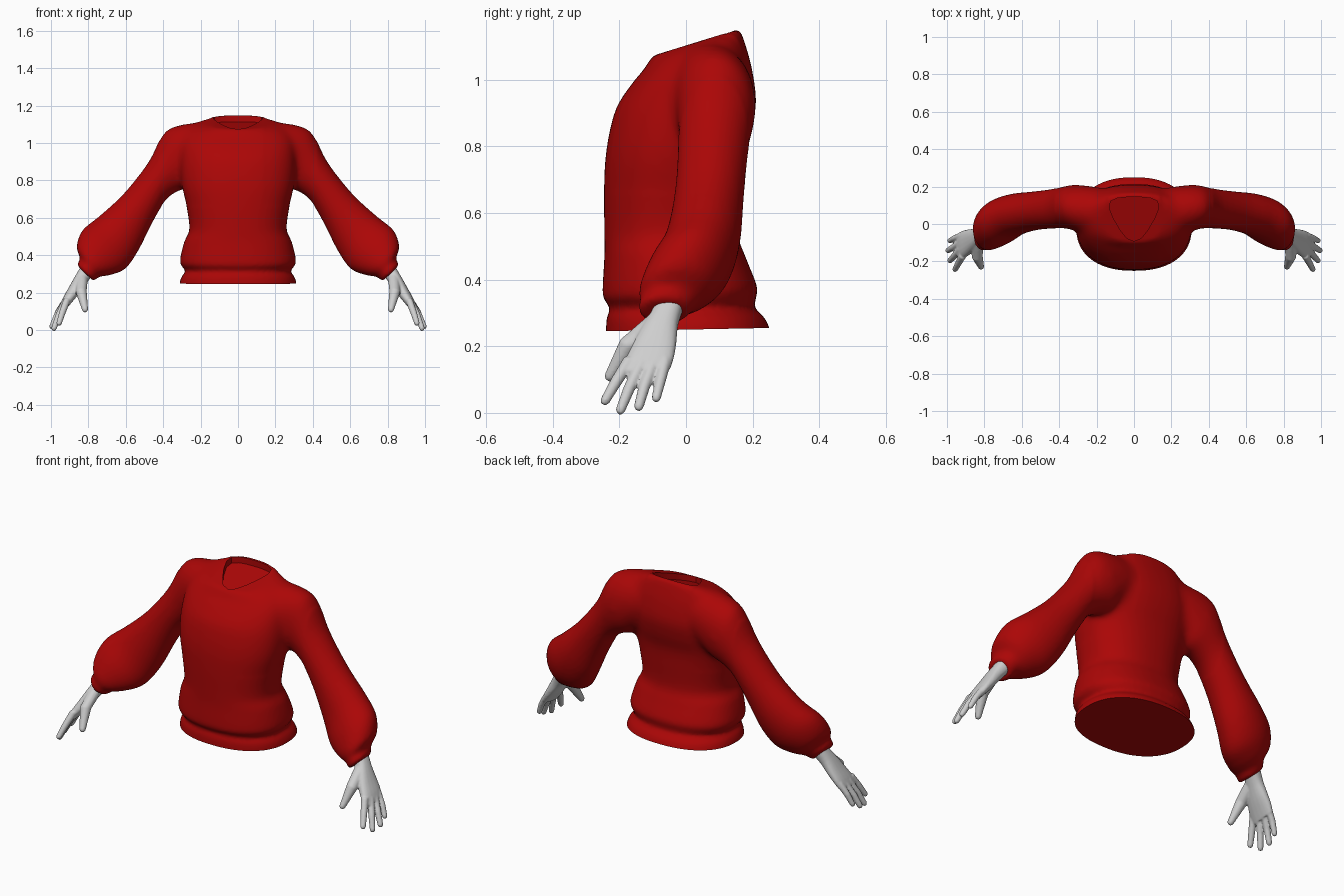
import bpy, bmesh, math
from mathutils import Vector as V

if "Cube" in bpy.data.objects:
    bpy.data.objects.remove(bpy.data.objects["Cube"])

def material(name, rgb):
    m = bpy.data.materials.new(name)
    m.diffuse_color = (*rgb, 1)
    m.use_nodes = True
    m.node_tree.nodes["Principled BSDF"].inputs["Base Color"].default_value = m.diffuse_color
    return m

RED = material("red knit", (0.41, 0.002, 0.002))
GREY = material("pale grey skin", (0.62, 0.62, 0.62))

def refine(rows, k=4):
    """Catmull-Rom rows between the given ones."""
    out = []
    for i in range(len(rows) - 1):
        p0, p1, p2, p3 = rows[max(i - 1, 0)], rows[i], rows[i + 1], rows[min(i + 2, len(rows) - 1)]
        for j in range(k):
            t = j / k
            out.append([0.5 * (2 * b + (c - a) * t + (2 * a - 5 * b + 4 * c - d) * t ** 2
                               + (3 * b - a - 3 * c + d) * t ** 3) for a, b, c, d in zip(p0, p1, p2, p3)])
    return out + [list(rows[-1])]

def loft(bm, rings):
    """Skin a closed solid over a list of point rings."""
    loops = [[bm.verts.new(p) for p in r] for r in rings]
    n = len(loops[0])
    for a, b in zip(loops, loops[1:]):
        for i in range(n):
            bm.faces.new((a[i], a[(i + 1) % n], b[(i + 1) % n], b[i]))
    bm.faces.new(loops[0][::-1])
    bm.faces.new(loops[-1])

def ring(c, u, v, n=32, power=2.0):
    """Superellipse ring with half axes u and v."""
    out = []
    for i in range(n):
        a = 2 * math.pi * i / n
        cs, sn = math.cos(a), math.sin(a)
        e = 2 / power
        out.append(V(c) + V(u) * math.copysign(abs(cs) ** e, cs) + V(v) * math.copysign(abs(sn) ** e, sn))
    return out

def make_object(name, bm, mat):
    bmesh.ops.recalc_face_normals(bm, faces=bm.faces)
    me = bpy.data.meshes.new(name)
    bm.to_mesh(me)
    bm.free()
    me.materials.append(mat)
    ob = bpy.data.objects.new(name, me)
    bpy.context.collection.objects.link(ob)
    return ob

def apply_modifiers(ob):
    bpy.context.view_layer.update()
    dg = bpy.context.evaluated_depsgraph_get()
    me = bpy.data.meshes.new_from_object(ob.evaluated_get(dg))
    ob.modifiers.clear()
    ob.data = me

def fuse(ob, voxel, smooth):
    """Merge overlapping solids into one soft skin."""
    r = ob.modifiers.new("fuse", 'REMESH')
    r.mode, r.voxel_size = 'VOXEL', voxel
    s = ob.modifiers.new("soften", 'SMOOTH')
    s.factor, s.iterations = 0.5, smooth
    apply_modifiers(ob)

def finish(ob, mat):
    """One material, smooth shading with sharp creases kept."""
    ob.data.materials.clear()
    ob.data.materials.append(mat)
    ob.data.polygons.foreach_set("material_index", [0] * len(ob.data.polygons))
    bpy.ops.object.select_all(action='DESELECT')
    ob.select_set(True)
    bpy.context.view_layer.objects.active = ob
    bpy.ops.object.shade_smooth_by_angle(angle=math.radians(40))

# Sweater body: height, half width, front y, back y, forward tilt of the ring
BODY = [
    (0.21, 0.312, -0.240, 0.260, 0), (0.25, 0.312, -0.240, 0.252, 0),
    (0.285, 0.302, -0.238, 0.236, 0), (0.315, 0.281, -0.229, 0.207, 0),
    (0.345, 0.303, -0.248, 0.210, 0), (0.38, 0.309, -0.250, 0.213, 0),
    (0.47, 0.288, -0.245, 0.178, 0), (0.54, 0.260, -0.245, 0.155, 0),
    (0.66, 0.275, -0.246, 0.160, 0), (0.76, 0.298, -0.242, 0.170, 0),
    (0.85, 0.308, -0.228, 0.196, 0), (0.93, 0.308, -0.205, 0.210, 0.03),
    (1.01, 0.300, -0.162, 0.198, 0.12), (1.068, 0.270, -0.128, 0.178, 0.25),
    (1.098, 0.225, -0.110, 0.166, 0.30), (1.112, 0.170, -0.098, 0.156, 0.31)]
# Sleeve: upper x, z, lower x, z, centre y, half depth
SLEEVE = [
    (0.13, 1.115, 0.13, 0.84, 0.06, 0.125), (0.27, 1.105, 0.22, 0.79, 0.075, 0.130),
    (0.37, 1.078, 0.26, 0.76, 0.088, 0.122), (0.415, 1.025, 0.30, 0.75, 0.09, 0.116),
    (0.48, 0.895, 0.38, 0.70, 0.082, 0.106), (0.61, 0.73, 0.455, 0.58, 0.070, 0.104),
    (0.74, 0.61, 0.53, 0.43, 0.050, 0.113), (0.83, 0.535, 0.60, 0.33, 0.012, 0.124),
    (0.862, 0.45, 0.68, 0.295, -0.025, 0.114), (0.846, 0.385, 0.74, 0.285, -0.05, 0.088),
    (0.858, 0.355, 0.762, 0.268, -0.065, 0.078), (0.853, 0.338, 0.775, 0.263, -0.066, 0.066)]

bm = bmesh.new()
loft(bm, [ring((0, (f + b) / 2, z), (w, 0, 0), (0, (b - f) / 2, t * (b - f) / 2), 64, 2.3)
          for z, w, f, b, t in refine(BODY)])
for s in (-1, 1):
    loft(bm, [ring((s * (a + c) / 2, y, (b + d) / 2), (s * (a - c) / 2, 0, (b - d) / 2), (0, h, 0))
              for a, b, c, d, y, h in refine(SLEEVE)])
sweater = make_object("sweater", bm, RED)
fuse(sweater, 0.011, 3)

# Blend the shoulders softly into the chest and back
bm = bmesh.new()
bm.from_mesh(sweater.data)
zone = [v for v in bm.verts if v.co.z > 0.66 and 0.14 < abs(v.co.x) < 0.42]
for _ in range(22):
    bmesh.ops.smooth_vert(bm, verts=zone, factor=0.5, use_axis_x=True, use_axis_y=True, use_axis_z=True)
# Flat closed hem
bmesh.ops.bisect_plane(bm, geom=bm.verts[:] + bm.edges[:] + bm.faces[:],
                       plane_co=(0, 0, 0.25), plane_no=(0, -0.02, 1), clear_inner=True)
bmesh.ops.holes_fill(bm, edges=[e for e in bm.edges if e.is_boundary], sides=0)
bmesh.ops.recalc_face_normals(bm, faces=bm.faces)
bm.to_mesh(sweater.data)
bm.free()

# Neckline: shallow teardrop recess with a sloping floor
NECK = [(0, -0.092), (0.04, -0.075), (0.075, -0.03), (0.11, 0.03), (0.132, 0.085),
        (0.125, 0.122), (0.09, 0.138), (0.045, 0.143), (0, 0.144)]
outline = NECK + [(-x, y) for x, y in NECK[-2:0:-1]]
bm = bmesh.new()
loft(bm, [[(x, y, z + 0.31 * (y - 0.03)) for x, y in outline] for z in (1.078, 1.3)])
cutter = make_object("neck_cutter", bm, RED)
cutter.hide_render = True
cut = sweater.modifiers.new("neck", 'BOOLEAN')
cut.operation, cut.solver, cut.object = 'DIFFERENCE', 'EXACT', cutter
apply_modifiers(sweater)
bpy.data.objects.remove(cutter)
finish(sweater, RED)

# Hands: palm sections (x, y, z, half width, half thickness)
PALM = [(0.775, -0.038, 0.37, 0.046, 0.042), (0.810, -0.053, 0.315, 0.046, 0.039),
        (0.847, -0.078, 0.26, 0.055, 0.035), (0.882, -0.096, 0.205, 0.068, 0.031),
        (0.913, -0.110, 0.16, 0.075, 0.026), (0.935, -0.117, 0.125, 0.071, 0.020)]
# Fingers and thumb: base, middle and tip points, base radius
DIGITS = [((0.915, -0.168, 0.16), (0.940, -0.212, 0.09), (0.960, -0.249, 0.026), 0.020),
          ((0.925, -0.132, 0.15), (0.960, -0.170, 0.075), (0.988, -0.201, -0.002), 0.020),
          ((0.925, -0.097, 0.15), (0.967, -0.125, 0.08), (1.000, -0.145, 0.008), 0.020),
          ((0.920, -0.062, 0.16), (0.960, -0.076, 0.10), (0.990, -0.092, 0.034), 0.019),
          ((0.835, -0.085, 0.275), (0.838, -0.172, 0.205), (0.815, -0.236, 0.098), 0.034)]

def build_hand(name, s):
    bm = bmesh.new()
    across = V((0, 1, 0.12)).normalized()
    thick = across.cross(V((0.13, -0.065, -0.19))).normalized()
    loft(bm, [ring(p[:3], across * p[3], thick * p[4], 20, 2.4) for p in refine(PALM, 3)])
    for a, b, c, r in DIGITS:
        a, b, c = V(a), V(b), V(c)
        d = (c - b).normalized()
        u = d.cross(V((1, 0, 0))).normalized()
        w = d.cross(u)
        tip = min(r, 0.022)
        steps = [(a, r), (b, r * 0.88), (c - d * 0.012, tip * 0.74), (c, tip * 0.45)]
        loft(bm, [ring(p, u * q, w * q, 12) for p, q in steps])
    for v in bm.verts:
        v.co.x *= s
    hand = make_object(name, bm, GREY)
    fuse(hand, 0.005, 4)
    finish(hand, GREY)

build_hand("right_hand", -1)
build_hand("left_hand", 1)
